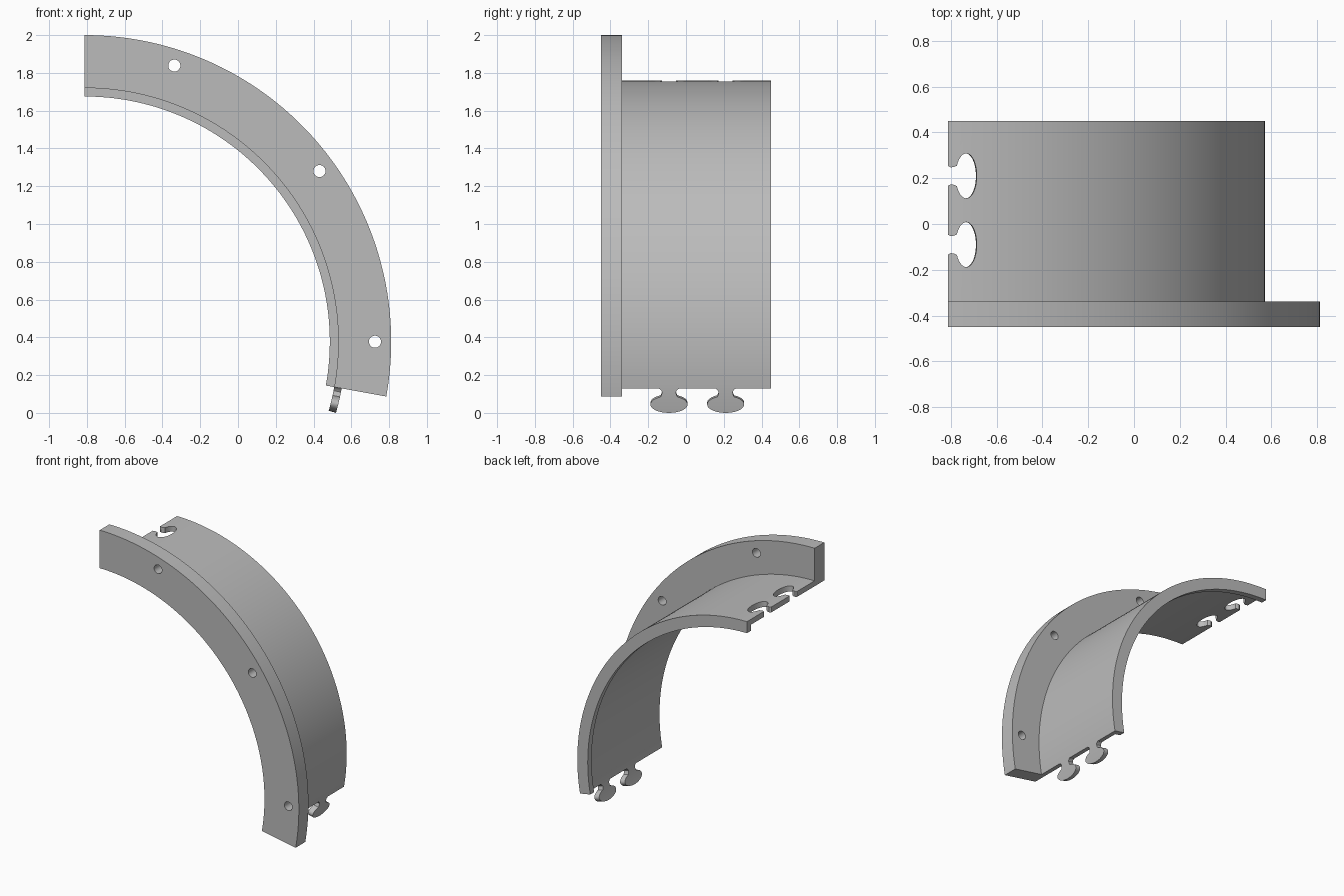
import bpy, bmesh
from math import sin, cos, radians, pi

if "Cube" in bpy.data.objects:
    bpy.data.objects.remove(bpy.data.objects["Cube"])

# Arc axis and span shared by every part
CX, CZ = -0.812, 0.377
START, END = radians(90), radians(-10.3)
R_IN, R_WALL, R_FLANGE, R_LIP = 1.343, 1.383, 1.623, 1.298
KEY_Y = (-0.09, 0.21)

grey = bpy.data.materials.new("plain grey")
grey.use_nodes = True
grey.diffuse_color = (0.5, 0.5, 0.5, 1)
grey.node_tree.nodes["Principled BSDF"].inputs["Base Color"].default_value = (0.5, 0.5, 0.5, 1)


def polar(r, y, a):
    return (CX + r * cos(a), y, CZ + r * sin(a))


def loft(name, sections):
    """Skin a row of closed sections and cap both ends."""
    bm = bmesh.new()
    rings = [[bm.verts.new(p) for p in s] for s in sections]
    n = len(rings[0])
    for a, b in zip(rings, rings[1:]):
        for i in range(n):
            j = (i + 1) % n
            bm.faces.new((a[i], a[j], b[j], b[i]))
    bm.faces.new(rings[0])
    bm.faces.new(rings[-1])
    bmesh.ops.recalc_face_normals(bm, faces=bm.faces)
    mesh = bpy.data.meshes.new(name)
    bm.to_mesh(mesh)
    bm.free()
    mesh.materials.append(grey)
    obj = bpy.data.objects.new(name, mesh)
    bpy.context.collection.objects.link(obj)
    return obj


def key(name, y, start, r0, r1, first):
    """Oval key on a waisted neck, bent along the arc."""
    outline = [(first, 0.055), (0.008, 0.043), (0.02, 0.037), (0.033, 0.039)]
    for i in range(21):
        t = radians(27 + 149 * i / 20)
        outline.append((0.087 - 0.046 * cos(t), 0.098 * sin(t)))
    sections = []
    for u, w in outline:
        a = start - u / R_WALL
        sections.append([polar(r0, y - w, a), polar(r1, y - w, a),
                         polar(r1, y + w, a), polar(r0, y + w, a)])
    return loft(name, sections)


def select(obj):
    bpy.ops.object.select_all(action='DESELECT')
    obj.select_set(True)
    bpy.context.view_layer.objects.active = obj


def cut(obj, cutter):
    cutter.hide_render = True
    mod = obj.modifiers.new("cut", 'BOOLEAN')
    mod.operation = 'DIFFERENCE'
    mod.solver = 'EXACT'
    mod.object = cutter
    select(obj)
    bpy.ops.object.modifier_apply(modifier=mod.name)
    bpy.data.objects.remove(cutter)


# Curved body: front flange, wall and inner lip at the back
profile = [(R_IN, -0.45), (R_FLANGE, -0.45), (R_FLANGE, -0.338), (R_WALL, -0.338),
           (R_WALL, 0.45), (R_LIP, 0.45), (R_LIP, 0.405), (R_IN, 0.405)]
STEPS = 72
body = loft("flanged_arc_body", [
    [polar(r, y, START + (END - START) * i / STEPS) for r, y in profile]
    for i in range(STEPS + 1)])

# Bolt holes through the flange
for angle in (72, 36, 0):
    bpy.ops.mesh.primitive_cylinder_add(
        vertices=32, radius=0.032, depth=0.4,
        location=polar(1.537, -0.4, radians(angle)), rotation=(pi / 2, 0, 0))
    cut(body, bpy.context.object)

# Key slots in the upper end, matching tabs on the lower end
parts = [body]
for side, y in zip(("front", "back"), KEY_Y):
    cut(body, key("slot_cutter", y, START + radians(0.3), 1.31, 1.42, -0.03))
    parts.append(key(side + "_key_tab", y, END, R_IN, R_WALL, 0))

for obj in parts:
    select(obj)
    bpy.ops.object.shade_smooth_by_angle(angle=radians(30))
